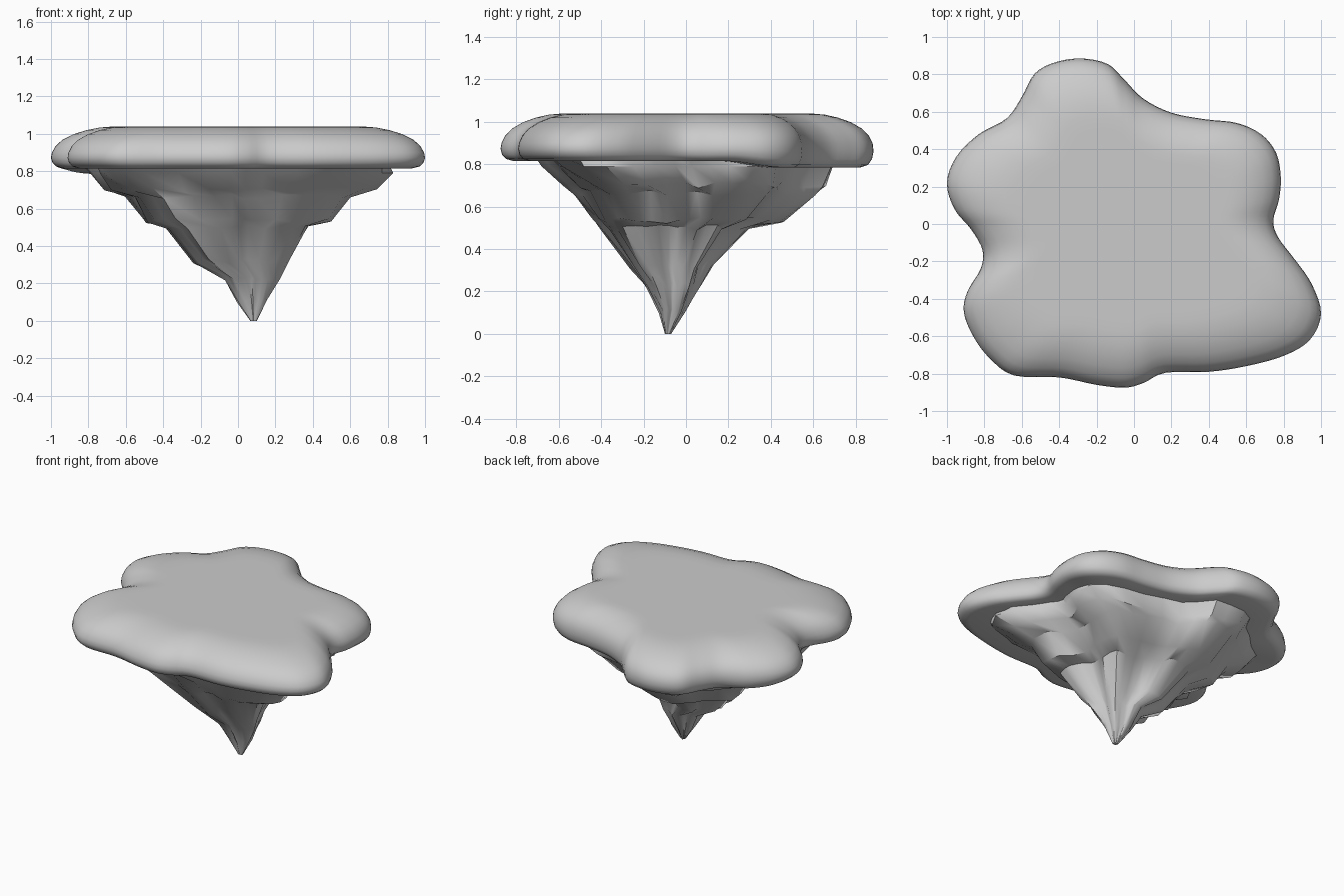
import bpy, bmesh, random
from mathutils import Vector

if "Cube" in bpy.data.objects:
    bpy.data.objects.remove(bpy.data.objects["Cube"])

random.seed(4)

# Island outline seen from above
OUTLINE = [(.785, .25), (.76, .38), (.68, .48), (.55, .54), (.38, .56), (.2, .595), (.05, .67),
           (-.05, .77), (-.14, .855), (-.28, .885), (-.42, .865), (-.53, .805), (-.6, .68),
           (-.68, .565), (-.83, .48), (-.95, .36), (-1, .22), (-.96, .08), (-.87, -.03),
           (-.81, -.14), (-.82, -.24), (-.89, -.36), (-.91, -.47), (-.86, -.6), (-.77, -.72),
           (-.64, -.81), (-.4, -.82), (-.2, -.86), (-.05, -.875), (.05, -.85), (.17, -.795),
           (.4, -.79), (.6, -.76), (.8, -.705), (.94, -.62), (1, -.48), (.95, -.32),
           (.86, -.19), (.77, -.07), (.745, .02), (.775, .13)]


def smooth_loop(pts, steps):
    """Closed Catmull-Rom curve through the points."""
    v, n, out = [Vector(p) for p in pts], len(pts), []
    for i in range(n):
        a, b, c, d = v[i - 1], v[i], v[(i + 1) % n], v[(i + 2) % n]
        for k in range(steps):
            t = k / steps
            out.append(.5 * (2 * b + (c - a) * t + (2 * a - 5 * b + 4 * c - d) * t * t
                             + (3 * b - a - 3 * c + d) * t ** 3))
    return out


def loft(name, rings, angle):
    """Skin a stack of closed rings and cap both ends."""
    bm = bmesh.new()
    loops = [[bm.verts.new(p) for p in r] for r in rings]
    n = len(loops[0])
    for lo, hi in zip(loops, loops[1:]):
        for i in range(n):
            j = (i + 1) % n
            bm.faces.new((lo[i], lo[j], hi[j], hi[i]))
    for loop in (loops[0], loops[-1]):
        bm.faces.new(loop)
    bmesh.ops.recalc_face_normals(bm, faces=bm.faces)
    me = bpy.data.meshes.new(name)
    bm.to_mesh(me)
    bm.free()
    ob = bpy.data.objects.new(name, me)
    bpy.context.collection.objects.link(ob)
    bpy.ops.object.select_all(action='DESELECT')
    ob.select_set(True)
    bpy.context.view_layer.objects.active = ob
    bpy.ops.object.shade_smooth_by_angle(angle=angle)
    return ob


# Rounded grass slab: (outline scale, height), underside drooping a little at the back
PROFILE = [(.7, .815), (.93, .815), (.97, .825), (.992, .845), (1, .872), (.995, .9), (.975, .935),
           (.94, .967), (.88, .998), (.81, 1.02), (.74, 1.034), (.66, 1.04), (.58, 1.04)]
curve = smooth_loop(OUTLINE, 4)
slab = []
for s, z in PROFILE:
    ring = []
    for p in curve:
        t = min(max((p.y - .2) / .3, 0), 1)
        droop = .03 * t * t * (3 - 2 * t) * min(max((.9 - z) / .08, 0), 1)
        ring.append((p.x * s, p.y * s, z - droop))
    slab.append(ring)
loft("grass_top", slab, 1.0)

# Craggy rock: height, x min, x max, y min, y max of each ring
LEVELS = [(.84, -.83, .83, -.73, .72), (.79, -.82, .82, -.69, .71), (.70, -.74, .74, -.57, .66),
          (.665, -.61, .61, -.54, .62), (.535, -.52, .51, -.45, .46), (.50, -.41, .39, -.41, .31),
          (.32, -.25, .27, -.27, .13), (.23, -.08, .22, -.2, .08), (.11, -.01, .16, -.13, .0),
          (.005, .065, .10, -.10, -.07)]
rock = []
for k, (z, x0, x1, y0, y1) in enumerate(LEVELS):
    ring = []
    for x, y in OUTLINE:
        j = random.uniform(.95, 1.02)
        dz = random.uniform(-.015, .015) if 1 < k < len(LEVELS) - 1 else 0
        ring.append(((x0 + x1) / 2 + x * j * (x1 - x0) / 2,
                     (y0 + y1) / 2 + y * j * (y1 - y0) / 1.76, z + dz))
    rock.append(ring)
rock[-1] = [(x, y, 0) for x, y, _ in rock[-1]]
loft("rock_underside", rock, .7)
